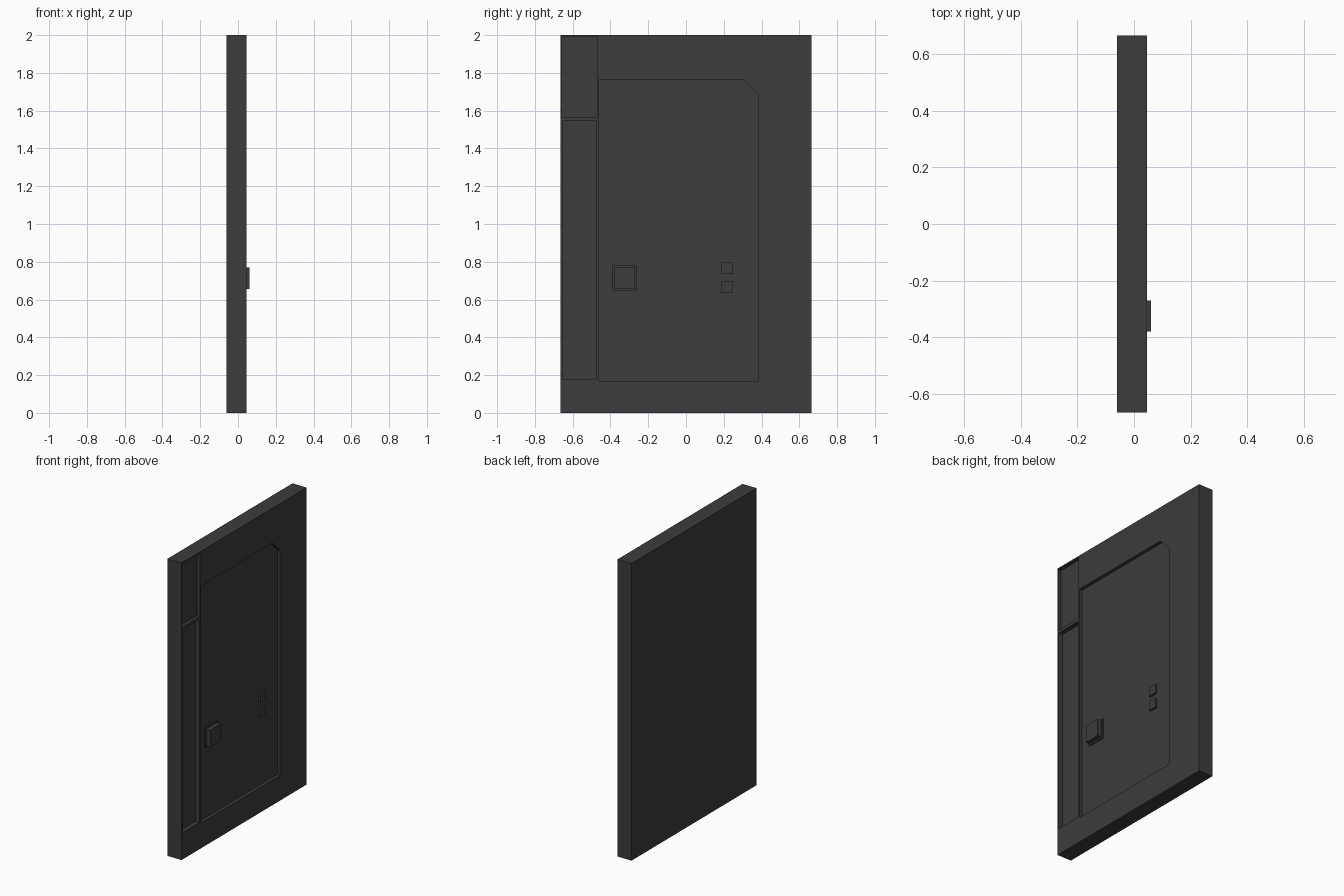
import bpy
import bmesh

cube = bpy.data.objects.get("Cube")
if cube:
    bpy.data.objects.remove(cube, do_unlink=True)

# One flat colour
grey = bpy.data.materials.new("dark grey")
grey.use_nodes = True
colour = (0.045, 0.045, 0.045, 1)
grey.diffuse_color = colour
grey.node_tree.nodes["Principled BSDF"].inputs["Base Color"].default_value = colour

BACK, FACE = -0.06, 0.045


def prism(name, outline, x0, x1):
    """Extrude a (y, z) outline from x0 to x1."""
    bm = bmesh.new()
    base = bm.faces.new([bm.verts.new((x0, y, z)) for y, z in outline])
    new = bmesh.ops.extrude_face_region(bm, geom=[base])["geom"]
    verts = [v for v in new if isinstance(v, bmesh.types.BMVert)]
    bmesh.ops.translate(bm, verts=verts, vec=(x1 - x0, 0, 0))
    bmesh.ops.recalc_face_normals(bm, faces=bm.faces)
    mesh = bpy.data.meshes.new(name)
    bm.to_mesh(mesh)
    bm.free()
    mesh.materials.append(grey)
    obj = bpy.data.objects.new(name, mesh)
    bpy.context.collection.objects.link(obj)
    return obj


def rect(y0, y1, z0, z1):
    return [(y0, z0), (y1, z0), (y1, z1), (y0, z1)]


def recess(target, outline, depth):
    """Sink a pocket into the face of the slab."""
    cutter = prism("cutter", outline, FACE - depth, FACE + 0.1)
    cutter.hide_render = True
    mod = target.modifiers.new("recess", "BOOLEAN")
    mod.operation = "DIFFERENCE"
    mod.solver = "EXACT"
    mod.object = cutter
    bpy.context.view_layer.objects.active = target
    bpy.ops.object.modifier_apply(modifier=mod.name)
    bpy.data.objects.remove(cutter, do_unlink=True)


# Wall slab with door pocket, side channel and upper side pocket
slab = prism("wall_slab", rect(-0.665, 0.665, 0, 2), BACK, FACE)
door = [(-0.46, 0.17), (0.385, 0.17), (0.385, 1.68), (0.3, 1.765), (-0.46, 1.765)]
DOOR_DEPTH = 0.022
recess(slab, door, DOOR_DEPTH)
recess(slab, rect(-0.655, -0.475, 0.18, 1.545), 0.03)
recess(slab, rect(-0.66, -0.468, 1.565, 1.99), 0.022)

# Handle block on its base plate
door_face = FACE - DOOR_DEPTH
prism("handle_plate", rect(-0.39, -0.26, 0.645, 0.78), door_face - 0.005, door_face + 0.008)
prism("handle_block", rect(-0.38, -0.27, 0.655, 0.77), door_face - 0.005, 0.06)

# Two small buttons
for name, z in (("lower_button", 0.635), ("upper_button", 0.735)):
    prism(name, rect(0.185, 0.245, z, z + 0.06), door_face - 0.005, door_face + 0.014)
